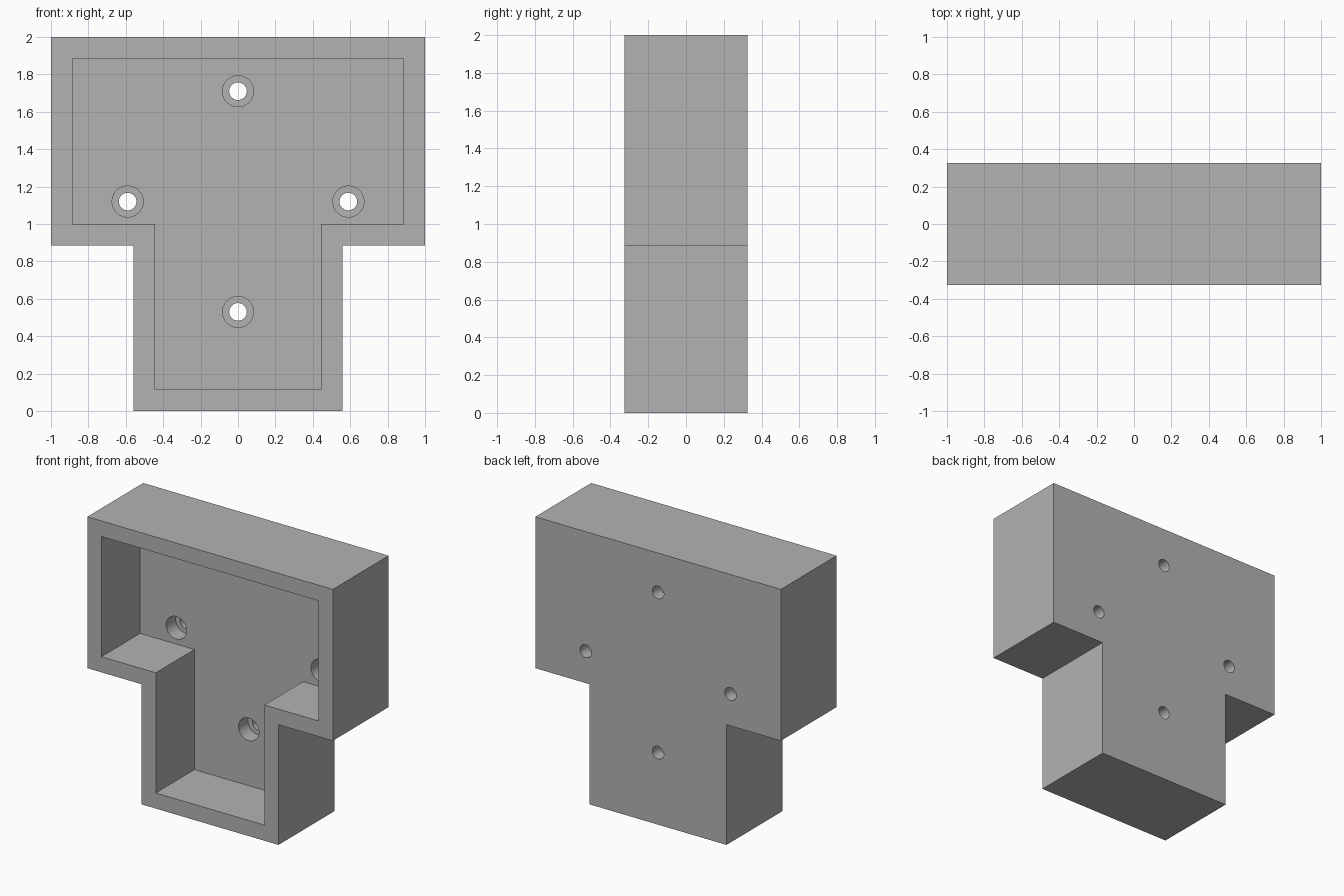
import bpy
import bmesh
import math
from mathutils import Matrix, Vector

HALF = 0.325      # half of the depth
WALL = 0.115
FLOOR = 0.125     # y of the cavity floor
LEDGE = 0.235     # y of the counterbore ledge

cube = bpy.data.objects.get("Cube")
if cube:
    bpy.data.objects.remove(cube, do_unlink=True)

grey = bpy.data.materials.new("plain_grey")
grey.use_nodes = True
colour = (0.45, 0.45, 0.45, 1)
grey.diffuse_color = colour
grey.node_tree.nodes["Principled BSDF"].inputs["Base Color"].default_value = colour


def finish(name, bm):
    bmesh.ops.recalc_face_normals(bm, faces=bm.faces)
    mesh = bpy.data.meshes.new(name)
    bm.to_mesh(mesh)
    bm.free()
    mesh.materials.append(grey)
    obj = bpy.data.objects.new(name, mesh)
    bpy.context.collection.objects.link(obj)
    return obj


def tee(name, inset, y0, y1):
    """T-shaped prism, shrunk evenly by inset."""
    arm, stem = 1 - inset, 0.5575 - inset
    low, step, top = inset, 0.885 + inset, 2 - inset
    half = [(stem, low), (stem, step), (arm, step), (arm, top)]
    outline = half + [(-x, z) for x, z in reversed(half)]
    bm = bmesh.new()
    face = bm.faces.new([bm.verts.new((x, y0, z)) for x, z in outline])
    out = bmesh.ops.extrude_face_region(bm, geom=[face])
    verts = [g for g in out["geom"] if isinstance(g, bmesh.types.BMVert)]
    bmesh.ops.translate(bm, verts=verts, vec=Vector((0, y1 - y0, 0)))
    return finish(name, bm)


def rod(name, x, z, radius, y0, y1):
    """Cylinder along y."""
    bm = bmesh.new()
    place = Matrix.Translation((x, (y0 + y1) / 2, z)) @ Matrix.Rotation(math.pi / 2, 4, "X")
    bmesh.ops.create_cone(bm, cap_ends=True, segments=48, radius1=radius,
                          radius2=radius, depth=y1 - y0, matrix=place)
    return finish(name, bm)


# Solid body and the tools that hollow it
body = tee("tee_housing", 0, -HALF, HALF)
cutters = [tee("cavity_cutter", WALL, -HALF - 0.1, FLOOR)]

# Four counterbored screw holes
for x, z in [(0, 1.71), (-0.59, 1.12), (0.59, 1.12), (0, 0.53)]:
    cutters.append(rod("counterbore_cutter", x, z, 0.083, 0, LEDGE))
    cutters.append(rod("screw_hole_cutter", x, z, 0.047, 0.05, HALF + 0.1))

bpy.ops.object.select_all(action="DESELECT")
bpy.context.view_layer.objects.active = body
body.select_set(True)
for cutter in cutters:
    cutter.hide_render = True
    mod = body.modifiers.new("cut", "BOOLEAN")
    mod.operation = "DIFFERENCE"
    mod.solver = "EXACT"
    mod.object = cutter
    bpy.ops.object.modifier_apply(modifier=mod.name)
for cutter in cutters:
    bpy.data.objects.remove(cutter, do_unlink=True)

# Smooth bores, crisp edges
bpy.ops.object.shade_smooth_by_angle(angle=math.radians(30))
